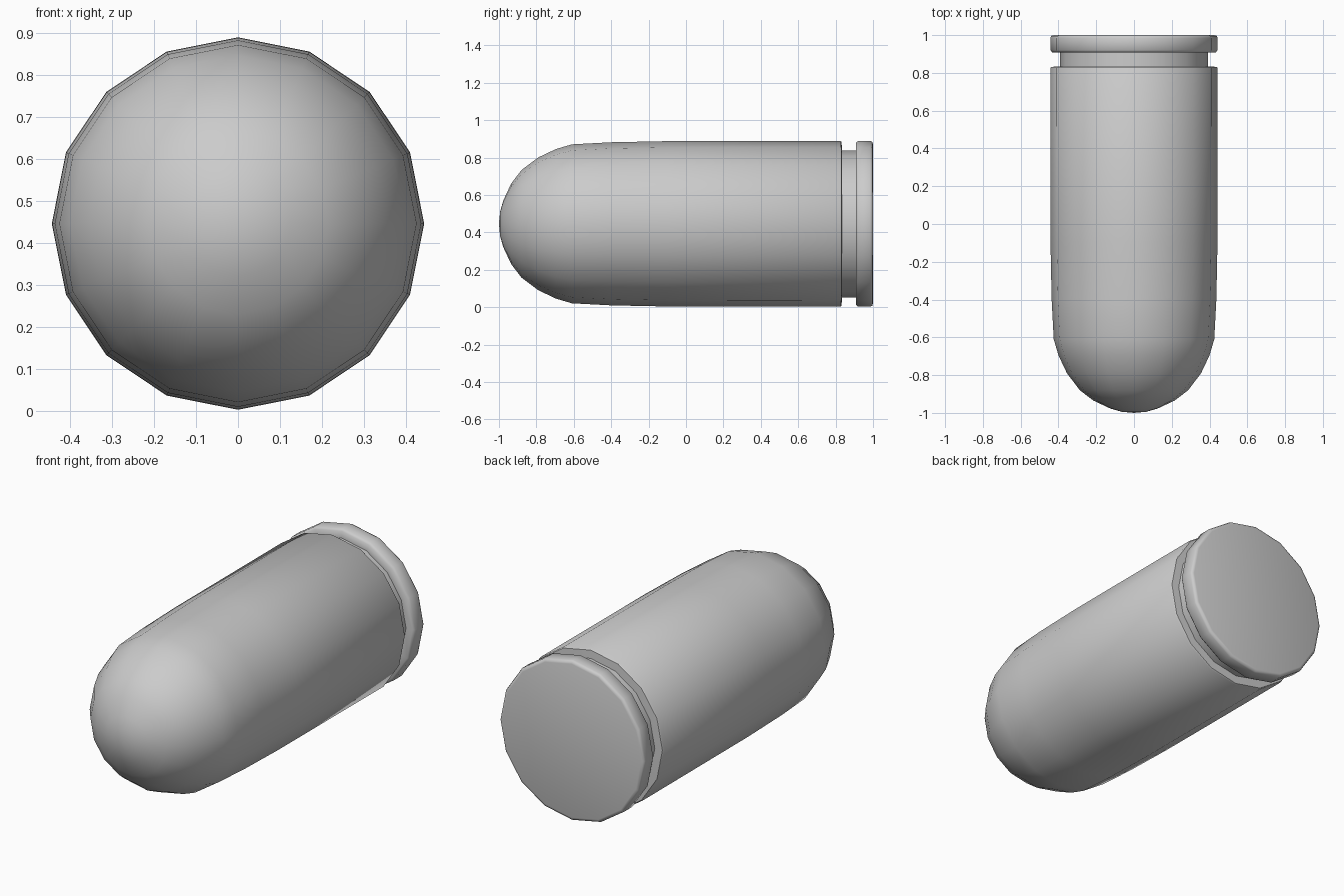
import bpy, bmesh
from math import sin, cos, pi, radians

if "Cube" in bpy.data.objects:
    bpy.data.objects.remove(bpy.data.objects["Cube"])

SIDES = 16
CENTRE_Z = 0.446

# Profile from nose to base: (radius, y)
profile = [
    (0.065, -0.994), (0.125, -0.977), (0.215, -0.935), (0.287, -0.88),
    (0.355, -0.79), (0.40, -0.695), (0.425, -0.61), (0.436, -0.40),
    (0.442, -0.10), (0.443, 0.825), (0.438, 0.832),   # straight case
    (0.393, 0.834), (0.393, 0.908),                   # extraction groove
    (0.432, 0.908), (0.443, 0.92), (0.443, 0.985),    # rim
    (0.438, 0.996), (0.425, 1.0),
]


def lathe(name, points, nose_y):
    """Spin a profile round the y axis, with a pointed front and flat back."""
    bm = bmesh.new()
    rings = []
    for r, y in points:
        rings.append([bm.verts.new((r * sin(2 * pi * i / SIDES), y,
                                    CENTRE_Z + r * cos(2 * pi * i / SIDES)))
                      for i in range(SIDES)])
    tip = bm.verts.new((0, nose_y, CENTRE_Z))
    for i in range(SIDES):
        j = (i + 1) % SIDES
        bm.faces.new((tip, rings[0][i], rings[0][j]))
        for a, b in zip(rings, rings[1:]):
            bm.faces.new((a[i], b[i], b[j], a[j]))
    bm.faces.new(rings[-1])
    bmesh.ops.recalc_face_normals(bm, faces=bm.faces)
    mesh = bpy.data.meshes.new(name)
    bm.to_mesh(mesh)
    bm.free()
    obj = bpy.data.objects.new(name, mesh)
    bpy.context.collection.objects.link(obj)
    return obj


# Cartridge body with rounded nose, groove and rim
cartridge = lathe("cartridge", profile, -1.0)
bpy.context.view_layer.objects.active = cartridge
cartridge.select_set(True)
bpy.ops.object.shade_smooth_by_angle(angle=radians(50))
